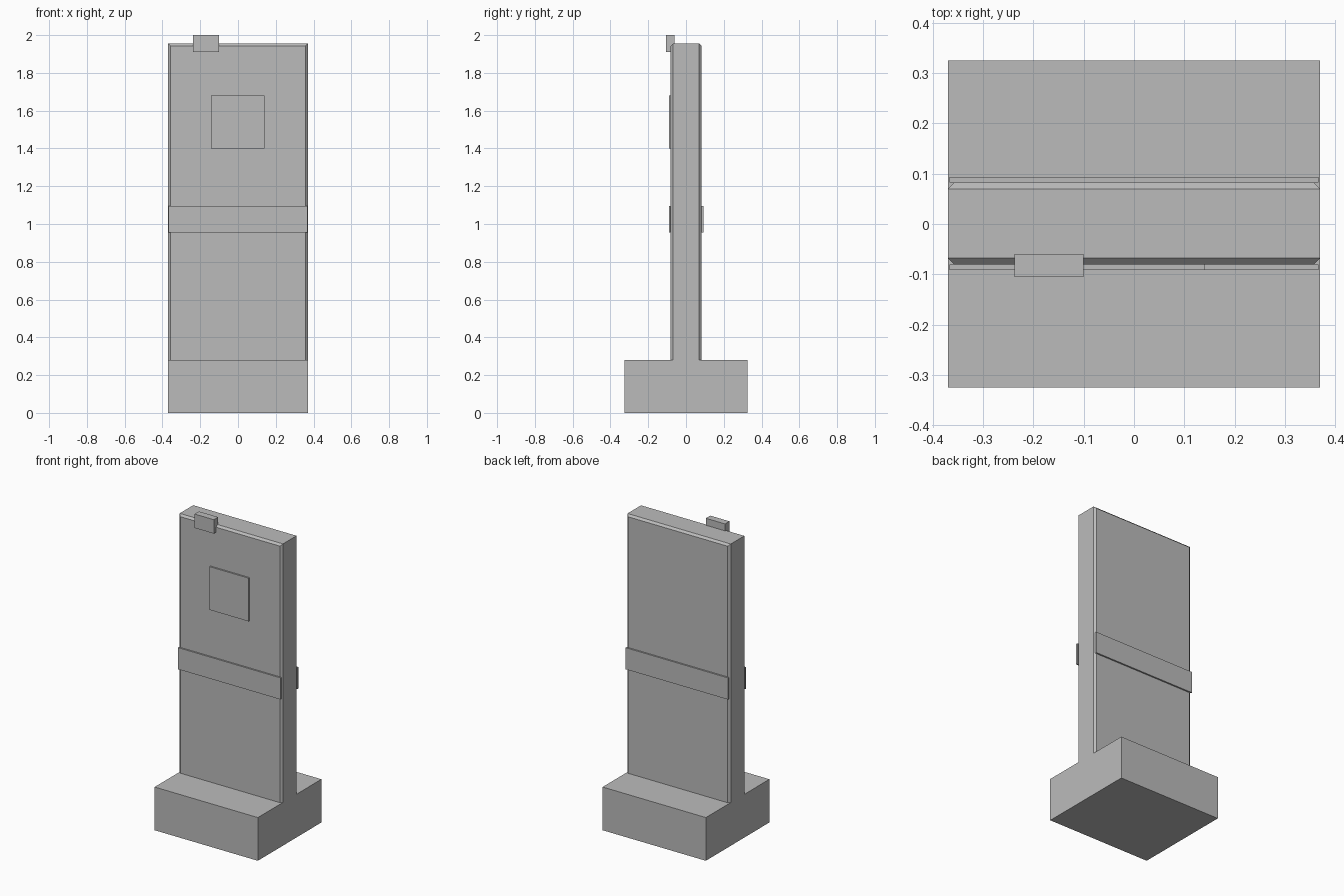
import bpy
import bmesh
from mathutils import Vector

cube = bpy.data.objects.get("Cube")
if cube:
    bpy.data.objects.remove(cube, do_unlink=True)

# One flat grey for the whole pylon
GREY = (0.5, 0.5, 0.5, 1.0)
grey = bpy.data.materials.new("plain_grey")
grey.use_nodes = True
grey.diffuse_color = GREY
grey.node_tree.nodes["Principled BSDF"].inputs["Base Color"].default_value = GREY


def box(name, low, high, chamfer=0.0):
    """Box between two corners, optionally chamfering front and back rims."""
    low, high = Vector(low), Vector(high)
    bm = bmesh.new()
    bmesh.ops.create_cube(bm, size=1)
    for v in bm.verts:
        v.co = [(low[i] + high[i]) / 2 + v.co[i] * (high[i] - low[i]) for i in range(3)]
    if chamfer:
        # Upright and top edges of the two broad faces; the foot stays square
        rims = [e for e in bm.edges
                if abs(e.verts[0].co.y - e.verts[1].co.y) < 1e-4
                and max(v.co.z for v in e.verts) > high.z - 1e-4]
        bmesh.ops.bevel(bm, geom=rims, offset=chamfer, offset_type='OFFSET',
                        segments=1, profile=0.5, affect='EDGES')
    mesh = bpy.data.meshes.new(name)
    bm.to_mesh(mesh)
    bm.free()
    mesh.materials.append(grey)
    obj = bpy.data.objects.new(name, mesh)
    bpy.context.collection.objects.link(obj)
    return obj


FRONT, BACK = -0.081, 0.083

# Foot block and upright slab
box("base", (-0.37, -0.325, 0), (0.37, 0.325, 0.28))
box("slab", (-0.37, FRONT, 0.28), (0.37, BACK, 1.955), chamfer=0.013)

# Raised bands across both broad faces
box("front_band", (-0.367, FRONT - 0.01, 0.955), (0.367, FRONT, 1.095))
box("back_band", (-0.367, BACK, 0.955), (0.367, BACK + 0.01, 1.095))

# Square plate and the clip hooked over the top edge
box("front_plate", (-0.142, FRONT - 0.01, 1.4), (0.14, FRONT, 1.68))
box("top_clip", (-0.238, -0.105, 1.91), (-0.10, -0.06, 2.0))
